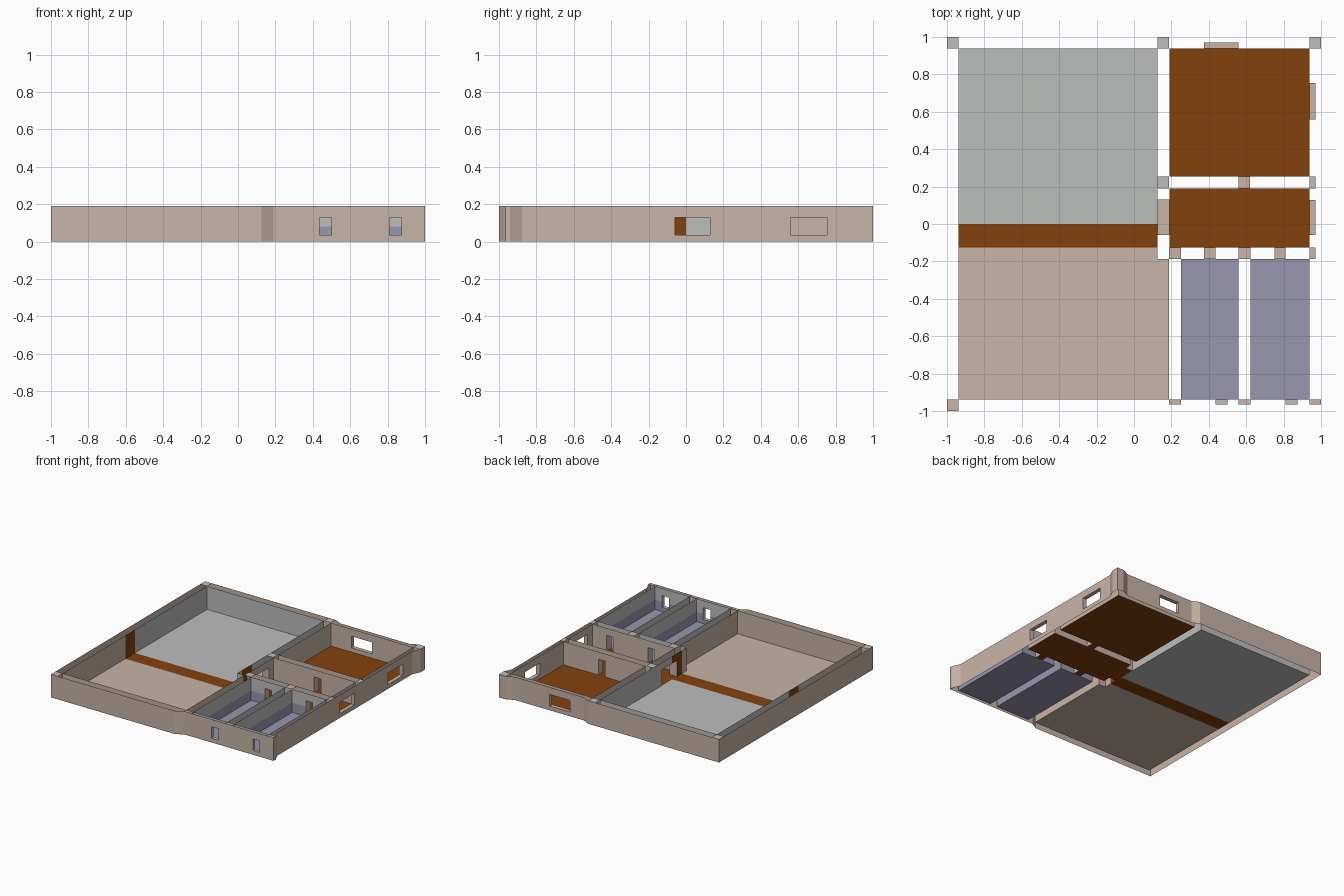
import bpy

if "Cube" in bpy.data.objects:
    bpy.data.objects.remove(bpy.data.objects["Cube"])

H = 0.19                      # wall height
SILL, HEAD = 0.035, 0.13      # opening heights
MATS = {}
for i, (name, c) in enumerate({
        "beige": (0.58, 0.455, 0.386), "grey": (0.50, 0.51, 0.50),
        "brown": (0.231, 0.053, 0.004), "purple": (0.314, 0.305, 0.429)}.items()):
    m = bpy.data.materials.new(name)
    m.diffuse_color = (*c, 1)
    m.use_nodes = True
    m.node_tree.nodes["Principled BSDF"].inputs["Base Color"].default_value = m.diffuse_color
    MATS[name] = (i, m)


def build(name, quads):
    """Object from a list of (corner points, colour name)."""
    verts, faces = [], []
    for pts, _ in quads:
        faces.append(range(len(verts), len(verts) + len(pts)))
        verts += pts
    me = bpy.data.meshes.new(name)
    me.from_pydata(verts, [], [list(f) for f in faces])
    for _, m in MATS.values():
        me.materials.append(m)
    for p, (_, col) in zip(me.polygons, quads):
        p.material_index = MATS[col][0]
    ob = bpy.data.objects.new(name, me)
    bpy.context.collection.objects.link(ob)


def flat(x0, x1, y0, y1, z, col, up=True):
    pts = [(x0, y0, z), (x1, y0, z), (x1, y1, z), (x0, y1, z)]
    return (pts if up else pts[::-1], col)


# Openings: x range, y range, bottom, reveal colour, threshold colour
OPENINGS = {
    "living_door": (0.125, 0.19, -0.06, 0.13, 0, "beige", "brown"),
    "hall_door": (0.56, 0.62, 0.19, 0.253, 0, "beige", "brown"),
    "bedroom_door_1": (0.375, 0.435, -0.187, -0.125, 0, "beige", "brown"),
    "bedroom_door_2": (0.75, 0.81, -0.187, -0.125, 0, "beige", "brown"),
    "front_window_1": (0.435, 0.50, -0.965, -0.937, SILL, "grey", "grey"),
    "front_window_2": (0.81, 0.873, -0.965, -0.937, SILL, "grey", "grey"),
    "side_window_hall": (0.937, 0.97, -0.06, 0.128, SILL, "beige", "beige"),
    "side_window_room": (0.937, 0.97, 0.56, 0.755, SILL, "beige", "beige"),
    "back_window": (0.375, 0.56, 0.937, 0.97, SILL, "beige", "beige"),
}


def walls(name, loop, colour):
    """Upright sheets along a closed loop, facing left of travel, with openings cut out."""
    quads = []
    for (ax, ay), (bx, by) in zip(loop, loop[1:] + loop[:1]):
        along_x, along_y = abs(ay - by) < 1e-4, abs(ax - bx) < 1e-4
        cuts, holes = set(), []
        if along_x or along_y:
            a, b, fixed = (ax, bx, ay) if along_x else (ay, by, ax)
            for x0, x1, y0, y1, z0, _, _ in OPENINGS.values():
                run, ends = ((x0, x1), (y0, y1)) if along_x else ((y0, y1), (x0, x1))
                if min(abs(fixed - e) for e in ends) < 1e-4 and min(a, b) < run[0] and run[1] < max(a, b):
                    holes.append((*run, z0))
                    cuts |= set(run)
            cuts |= {c for c in (-0.125, 0) if along_y and min(a, b) < c < max(a, b)}
            us = sorted(cuts | {a, b}, reverse=a > b)
            pts = [(u, fixed) if along_x else (fixed, u) for u in us]
        else:
            us, pts = [0, 1], [(ax, ay), (bx, by)]
        zs = [0, SILL, 0.08, HEAD, H]
        for i in range(len(us) - 1):
            mu = (us[i] + us[i + 1]) / 2
            for z0, z1 in zip(zs, zs[1:]):
                mz = (z0 + z1) / 2
                if any(h[0] < mu < h[1] and h[2] < mz < HEAD for h in holes):
                    continue
                (px, py), (qx, qy) = pts[i], pts[i + 1]
                col = colour((px + qx) / 2, (py + qy) / 2, mz)
                # travel order reversed so the face looks left
                quads.append(([(qx, qy, z0), (px, py, z0), (px, py, z1), (qx, qy, z1)], col))
    build(name, quads)


def rect(x0, x1, y0, y1):
    return [(x0, y0), (x1, y0), (x1, y1), (x0, y1)]


def living_colour(x, y, z):
    if abs(y + 0.0625) < 0.0625 and (x < -0.9 or y > -0.125):
        return "brown"
    return "grey" if y >= 0 else "beige"


def beige(x, y, z):
    return "beige"


def bedroom_colour(x, y, z):
    return "purple" if z < 0.08 else "grey"


# Outer shell, travelled clockwise so it faces outward
outer = [(-1, -1), (0.125, -1), (0.19, -0.965), (1, -0.965), (1, -0.94), (0.97, -0.877),
         (0.97, 0.877), (1, 0.94), (1, 1), (0.94, 1), (0.877, 0.97), (0.25, 0.97),
         (0.19, 1), (-1, 1)]
walls("outer_walls", outer[::-1], beige)

# Room linings
walls("living_room_walls", [(-0.937, -0.937), (0.187, -0.937), (0.187, -0.187),
                            (0.125, -0.187), (0.125, 0.937), (-0.937, 0.937)], living_colour)
walls("back_room_walls", rect(0.19, 0.937, 0.253, 0.937), beige)
walls("hall_walls", rect(0.19, 0.937, -0.125, 0.19), beige)
walls("bedroom_1_walls", rect(0.25, 0.56, -0.937, -0.187), bedroom_colour)
walls("bedroom_2_walls", rect(0.623, 0.937, -0.937, -0.187), bedroom_colour)

# Floors
build("living_room_floor", [
    flat(-0.937, 0.125, 0, 0.937, 0, "grey"),
    flat(-0.937, 0.125, -0.125, 0, 0, "brown"),
    flat(-0.937, 0.125, -0.187, -0.125, 0, "beige"),
    flat(-0.937, 0.187, -0.937, -0.187, 0, "beige")])
build("back_room_floor", [flat(0.19, 0.937, 0.253, 0.937, 0, "brown")])
build("hall_floor", [flat(0.19, 0.937, -0.125, 0.19, 0, "brown")])
build("bedroom_floors", [flat(0.25, 0.56, -0.937, -0.187, 0, "purple"),
                         flat(0.623, 0.937, -0.937, -0.187, 0, "purple")])

# Door and window reveals: sill, head and two jambs
for name, (x0, x1, y0, y1, z, col, low) in OPENINGS.items():
    quads = [flat(x0, x1, y0, y1, z, low), flat(x0, x1, y0, y1, HEAD, col, False)]
    if (x1 - x0 > y1 - y0) == (z > 0) and not name.startswith("bed") and name != "hall_door":
        through_y = z > 0
    else:
        through_y = name.startswith("bed") or name == "hall_door"
    if through_y:
        for x in (x0, x1):
            p = [(x, y0, z), (x, y1, z), (x, y1, HEAD), (x, y0, HEAD)]
            quads.append((p if x == x0 else p[::-1], col))
    else:
        for y in (y0, y1):
            p = [(x0, y, z), (x1, y, z), (x1, y, HEAD), (x0, y, HEAD)]
            quads.append((p if y == y1 else p[::-1], col))
    build(name + "_reveal", quads)

# Flat caps on corner posts and wall junctions
build("post_caps", [
    flat(-1, -0.937, 0.937, 1, H, "grey"),
    flat(0.125, 0.187, 0.937, 1, H, "grey"),
    flat(0.937, 1, 0.937, 1, H, "grey"),
    flat(0.125, 0.187, 0.19, 0.253, H, "grey"),
    flat(0.937, 0.97, 0.19, 0.253, H, "grey"),
    flat(0.937, 0.97, -0.187, -0.125, H, "beige"),
    flat(0.187, 0.25, -0.187, -0.125, H, "beige"),
    flat(0.56, 0.623, -0.187, -0.125, H, "beige"),
    flat(-1, -0.937, -1, -0.937, H, "beige"),
    flat(0.187, 0.25, -0.965, -0.937, H, "beige"),
    flat(0.56, 0.623, -0.965, -0.937, H, "beige"),
    flat(0.937, 1, -0.965, -0.937, H, "beige")])
